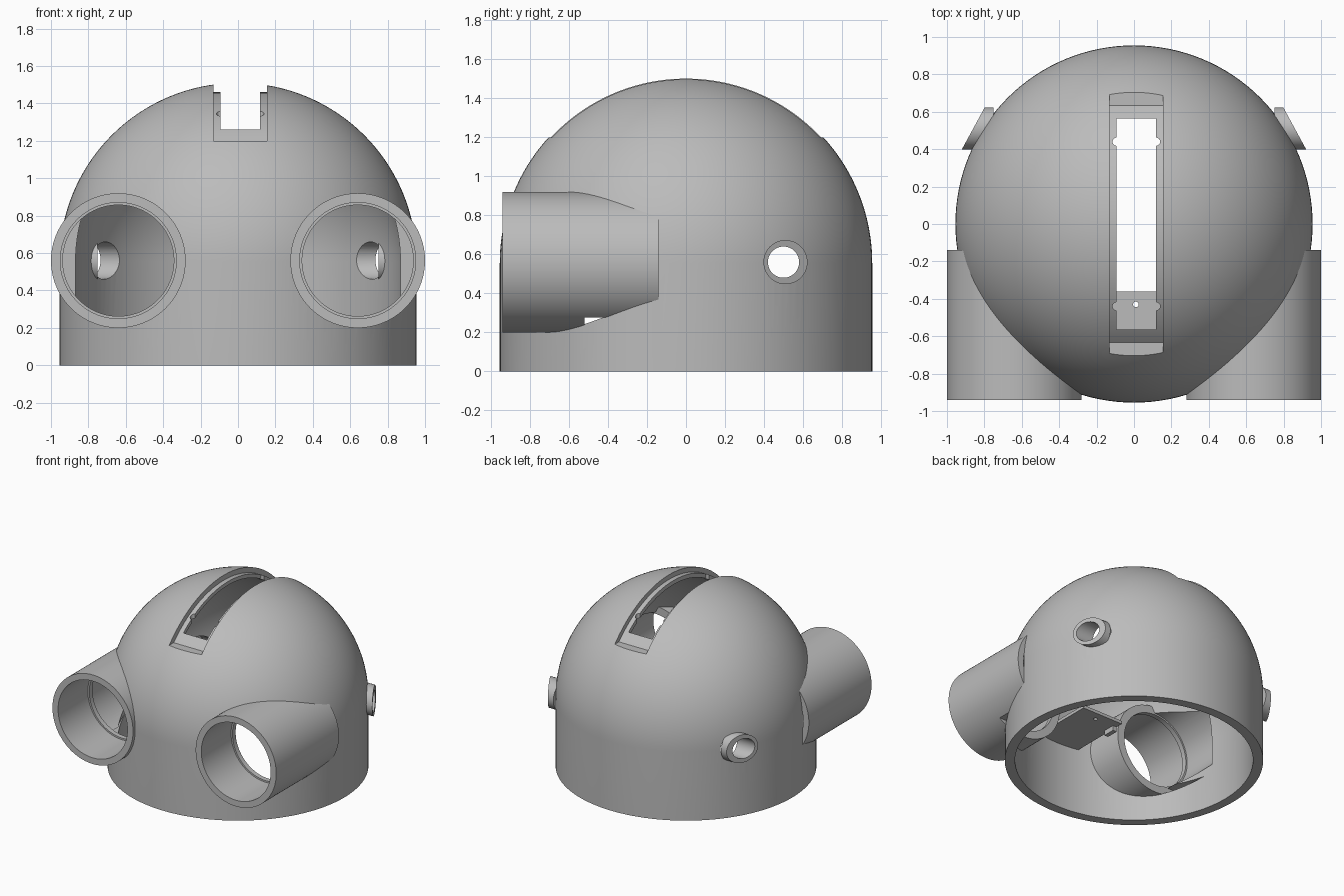
import bpy, bmesh, math
from mathutils import Vector, Matrix

if "Cube" in bpy.data.objects:
    bpy.data.objects.remove(bpy.data.objects["Cube"], do_unlink=True)

R_OUT, R_IN, SPRING = 0.955, 0.88, 0.555      # shell radii and height where the dome starts
TUBE_X, TUBE_Z, TUBE_R, BORE_R = 0.64, 0.56, 0.36, 0.31
SLOT_X = 0.0125

grey = bpy.data.materials.new("plain_grey")
grey.use_nodes = True
colour = (0.5, 0.5, 0.5, 1)
grey.diffuse_color = colour
grey.node_tree.nodes["Principled BSDF"].inputs["Base Color"].default_value = colour


def finish(name, bm):
    bmesh.ops.remove_doubles(bm, verts=bm.verts, dist=1e-5)
    bmesh.ops.recalc_face_normals(bm, faces=bm.faces)
    mesh = bpy.data.meshes.new(name)
    bm.to_mesh(mesh)
    bm.free()
    mesh.materials.append(grey)
    obj = bpy.data.objects.new(name, mesh)
    bpy.context.collection.objects.link(obj)
    return obj


def lathe(name, profile, steps=128):
    """Turn a closed (radius, z) profile around the z axis."""
    bm = bmesh.new()
    verts = [bm.verts.new((r, 0, z)) for r, z in profile]
    edges = [bm.edges.new((a, b)) for a, b in zip(verts, verts[1:] + verts[:1])]
    bmesh.ops.spin(bm, geom=verts + edges, axis=(0, 0, 1), cent=(0, 0, 0),
                   angle=2 * math.pi, steps=steps, use_merge=False)
    bmesh.ops.remove_doubles(bm, verts=bm.verts, dist=1e-5)
    bmesh.ops.dissolve_degenerate(bm, edges=bm.edges, dist=1e-5)
    return finish(name, bm)


def arc(radius, steps=40):
    angles = [math.pi / 2 * i / steps for i in range(steps + 1)]
    return [(radius * math.cos(a) if i < steps else 0, SPRING + radius * math.sin(a))
            for i, a in enumerate(angles)]


def box(name, low, high):
    low, high = Vector(low), Vector(high)
    bm = bmesh.new()
    bmesh.ops.create_cube(bm, size=1)
    bmesh.ops.scale(bm, vec=high - low, verts=bm.verts)
    bmesh.ops.translate(bm, vec=(low + high) / 2, verts=bm.verts)
    return finish(name, bm)


def rod(name, start, end, radius, segments=96):
    start, end = Vector(start), Vector(end)
    axis = end - start
    turn = axis.to_track_quat('Z', 'Y').to_matrix().to_4x4()
    bm = bmesh.new()
    bmesh.ops.create_cone(bm, cap_ends=True, segments=segments, radius1=radius, radius2=radius,
                          depth=axis.length, matrix=Matrix.Translation((start + end) / 2) @ turn)
    return finish(name, bm)


def cut(target, *cutters):
    """Subtract the cutters for good and remove them."""
    for cutter in cutters:
        mod = target.modifiers.new("cut", 'BOOLEAN')
        mod.operation, mod.solver, mod.object = 'DIFFERENCE', 'EXACT', cutter
        cutter.hide_render = True
        graph = bpy.context.evaluated_depsgraph_get()
        mesh = bpy.data.meshes.new_from_object(target.evaluated_get(graph))
        target.modifiers.clear()
        target.data = mesh
        bpy.data.objects.remove(cutter, do_unlink=True)
    return target


def inner_space():
    return lathe("inner_cutter", [(0, -0.1), (R_IN, -0.1)] + arc(R_IN))


# Hollow domed shell
dome = lathe("dome_shell", [(R_IN, 0), (R_OUT, 0)] + arc(R_OUT) + arc(R_IN)[::-1])
parts = [dome]

# Top slot: shallow wide recess with a ledge, then a narrower window
recess = box("recess_cutter", (SLOT_X - 0.143, -0.8, 1.2), (SLOT_X + 0.143, 0.8, 1.7))
cut(recess, rod("ledge_cutter", (-0.4, 0, SPRING), (0.4, 0, SPRING), 0.905, 128))
window = box("window_cutter", (SLOT_X - 0.105, -0.565, 1.0), (SLOT_X + 0.105, 0.565, 1.7))
cut(dome, recess, window)
for sx in (-1, 1):
    for y in (-0.44, 0.44):
        x = SLOT_X + sx * 0.105
        cut(dome, rod("screw_cutter", (x, y, 1.0), (x, y, 1.6), 0.022, 24))

for side, s in (("left", 1), ("right", -1)):
    cx = s * TUBE_X

    # Front tube: full ring at the front, only its outer flank further back
    cut(dome, rod("socket_cutter", (cx, -1.1, TUBE_Z), (cx, -0.14, TUBE_Z), TUBE_R - 0.004))
    front = rod(side + "_front_tube", (cx, -0.94, TUBE_Z), (cx, -0.52, TUBE_Z), TUBE_R)
    cut(front, rod("bore_cutter", (cx, -1.1, TUBE_Z), (cx, 0, TUBE_Z), BORE_R))
    flank = rod(side + "_tube_flank", (cx, -0.52, TUBE_Z), (cx, -0.14, TUBE_Z), TUBE_R)
    cut(flank, rod("bore_cutter", (cx, -1.1, TUBE_Z), (cx, 0, TUBE_Z), BORE_R), inner_space(),
        box("slot_cutter", (cx - 0.5, -0.6, 0.1), (cx + 0.5, 0, 0.275)))

    # Thin stop ring inside the tube
    ring = rod(side + "_stop_ring", (cx, -0.56, TUBE_Z), (cx, -0.52, TUBE_Z), BORE_R + 0.005)
    cut(ring, rod("ring_cutter", (cx, -0.7, TUBE_Z), (cx, -0.4, TUBE_Z), 0.297))

    # Rear side port: sideways sleeve with a slanted mouth
    cut(dome, rod("port_cutter", (s * 0.5, 0.51, TUBE_Z), (s * 1.2, 0.51, TUBE_Z), 0.1, 48))
    port = rod(side + "_side_port", (s * 0.75, 0.51, TUBE_Z), (s * 1.1, 0.51, TUBE_Z), 0.113, 64)
    mouth = box("mouth_cutter", (0, -0.5, -0.5), (0.5, 0.5, 0.5))
    turn = math.atan2(0.48, s * 0.88)
    mouth.data.transform(Matrix.Translation((s * 0.86, 0.51, TUBE_Z)) @ Matrix.Rotation(turn, 4, 'Z'))
    cut(port, rod("port_bore_cutter", (s * 0.5, 0.5, TUBE_Z), (s * 1.2, 0.5, TUBE_Z), 0.08, 48), mouth)
    parts += [front, flank, ring, port]

# Inner shelf at the front with a small hole, and a lug under it
shelf = box("inner_shelf", (-0.185, -0.9, 0.54), (0.185, -0.36, 0.565))
cut(shelf, rod("hole_cutter", (0.01, -0.43, 0.4), (0.01, -0.43, 0.7), 0.015, 24))
lug = box("shelf_lug", (-0.185, -0.52, 0.5), (-0.15, -0.42, 0.545))
parts += [shelf, lug]

# Smooth round surfaces, crisp edges
bpy.ops.object.select_all(action='DESELECT')
for part in parts:
    part.select_set(True)
bpy.context.view_layer.objects.active = dome
bpy.ops.object.shade_smooth_by_angle(angle=math.radians(30))
